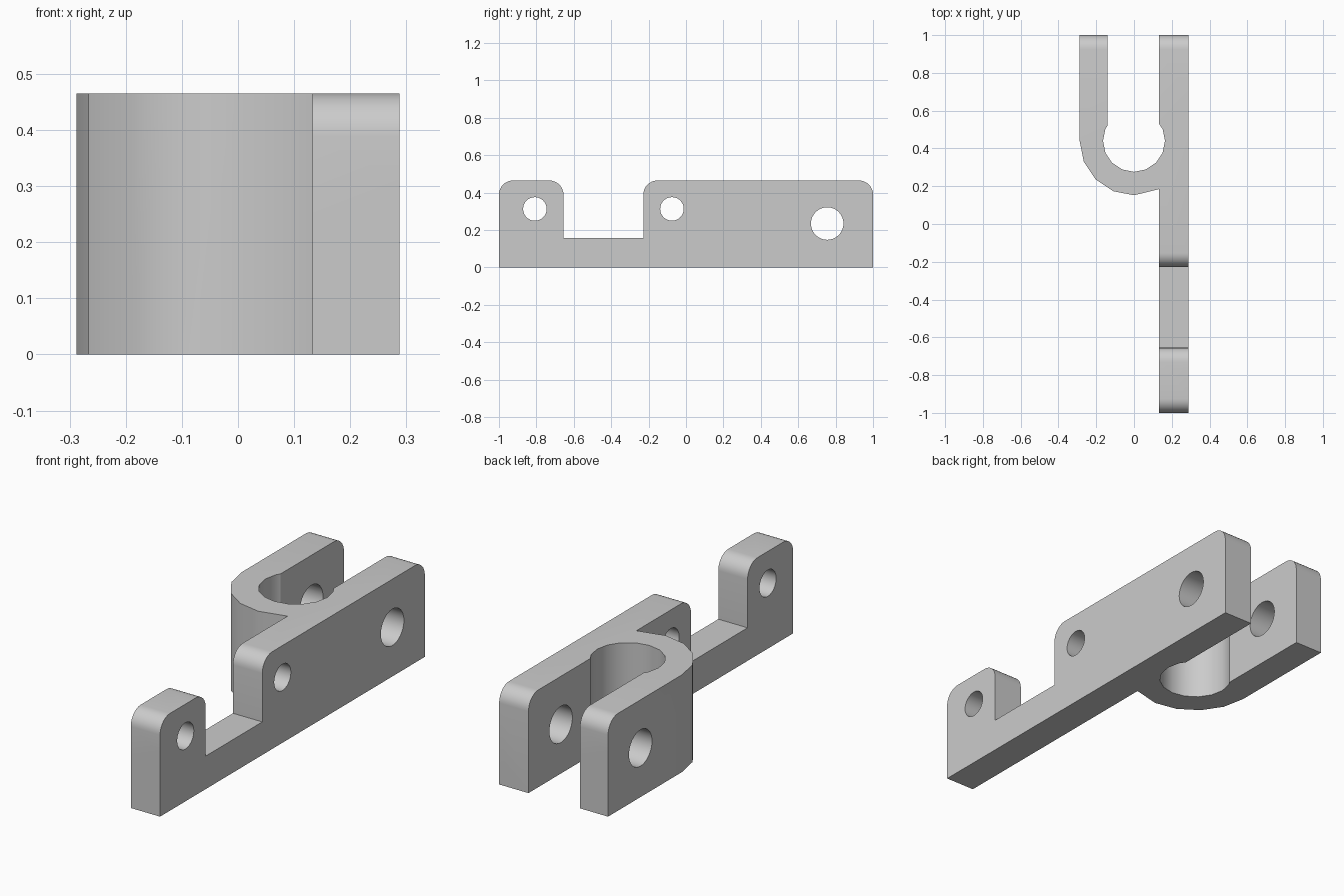
import bpy, bmesh
from math import sin, cos, pi, radians
from mathutils import Vector

cube = bpy.data.objects.get("Cube")
if cube:
    bpy.data.objects.remove(cube)

HEIGHT = 0.465
HALF = 0.288          # half width, also outer radius of the clamp
BORE = 0.164
PLATE_IN = 0.133      # inner face of the long plate
ARM_IN = -0.14        # inner face of the short arm
CY = 0.44             # clamp centre along y

grey = bpy.data.materials.new("plain grey")
grey.use_nodes = True
colour = (0.6, 0.6, 0.6, 1)
grey.diffuse_color = colour
grey.node_tree.nodes["Principled BSDF"].inputs["Base Color"].default_value = colour


def arc(cx, cy, r, start, end, steps):
    angles = [radians(start + (end - start) * i / steps) for i in range(steps + 1)]
    return [(cx + r * cos(a), cy + r * sin(a)) for a in angles]


def prism(name, points, direction):
    """Extrude a closed outline of 3D points along a direction."""
    bm = bmesh.new()
    face = bm.faces.new([bm.verts.new(p) for p in points])
    grown = bmesh.ops.extrude_face_region(bm, geom=[face])
    verts = [g for g in grown["geom"] if isinstance(g, bmesh.types.BMVert)]
    bmesh.ops.translate(bm, verts=verts, vec=Vector(direction))
    bmesh.ops.recalc_face_normals(bm, faces=bm.faces)
    mesh = bpy.data.meshes.new(name)
    bm.to_mesh(mesh)
    bm.free()
    mesh.materials.append(grey)
    obj = bpy.data.objects.new(name, mesh)
    bpy.context.collection.objects.link(obj)
    return obj


def side_prism(name, outline):
    return prism(name, [(-0.5, y, z) for y, z in outline], (1, 0, 0))


def combine(obj, cutter, operation):
    mod = obj.modifiers.new("cut", "BOOLEAN")
    mod.operation, mod.solver, mod.object = operation, "EXACT", cutter
    bpy.context.view_layer.objects.active = obj
    bpy.ops.object.modifier_apply(modifier=mod.name)
    bpy.data.objects.remove(cutter)


# Plan outline: long plate, clamp ring and short arm in one loop
join_y = CY - (HALF ** 2 - PLATE_IN ** 2) ** 0.5
slot_y = 0.52
ring = [p for p in arc(0, CY, HALF, 180, 360, 8) if p[0] < PLATE_IN - 0.03]
bore = [p for p in arc(0, CY, BORE, 157.5, 382.5, 10)]
plan = [(-HALF, 1)] + ring
plan += [(PLATE_IN, join_y), (PLATE_IN, -1), (HALF, -1), (HALF, 1), (PLATE_IN, 1), (PLATE_IN, slot_y + 0.01)]
plan += bore[::-1] + [(ARM_IN, slot_y), (ARM_IN, 1)]
bracket = prism("clamp_bracket", [(x, y, 0) for x, y in plan], (0, 0, HEIGHT))

# Side outline: rounded upper corners and the notch
R = 0.075
NOTCH_Z = 0.158


def top_corners(y0, y1):
    z = HEIGHT - R
    return arc(y0 + R, z, R, 180, 90, 8) + arc(y1 - R, z, R, 90, 0, 8)


side = [(-1, 0)] + top_corners(-1, -0.655) + [(-0.655, NOTCH_Z), (-0.228, NOTCH_Z)]
side += top_corners(-0.228, 1) + [(1, 0)]
combine(bracket, side_prism("side_shape", side), "INTERSECT")

# Cross holes
for y, z, r in [(-0.808, 0.313, 0.063), (-0.075, 0.313, 0.063), (0.755, 0.235, 0.087)]:
    combine(bracket, side_prism("hole", arc(y, z, r, 0, 348.75, 31)), "DIFFERENCE")

# Crease where the arm's flat side turns into the ring
bm = bmesh.new()
bm.from_mesh(bracket.data)
crease = ring[1]
for e in bm.edges:
    if all(abs(v.co.x - crease[0]) + abs(v.co.y - crease[1]) < 0.002 for v in e.verts):
        e.smooth = False
bm.to_mesh(bracket.data)
bm.free()

bpy.ops.object.select_all(action="DESELECT")
bracket.select_set(True)
bpy.context.view_layer.objects.active = bracket
bpy.ops.object.shade_smooth_by_angle(angle=radians(30))
